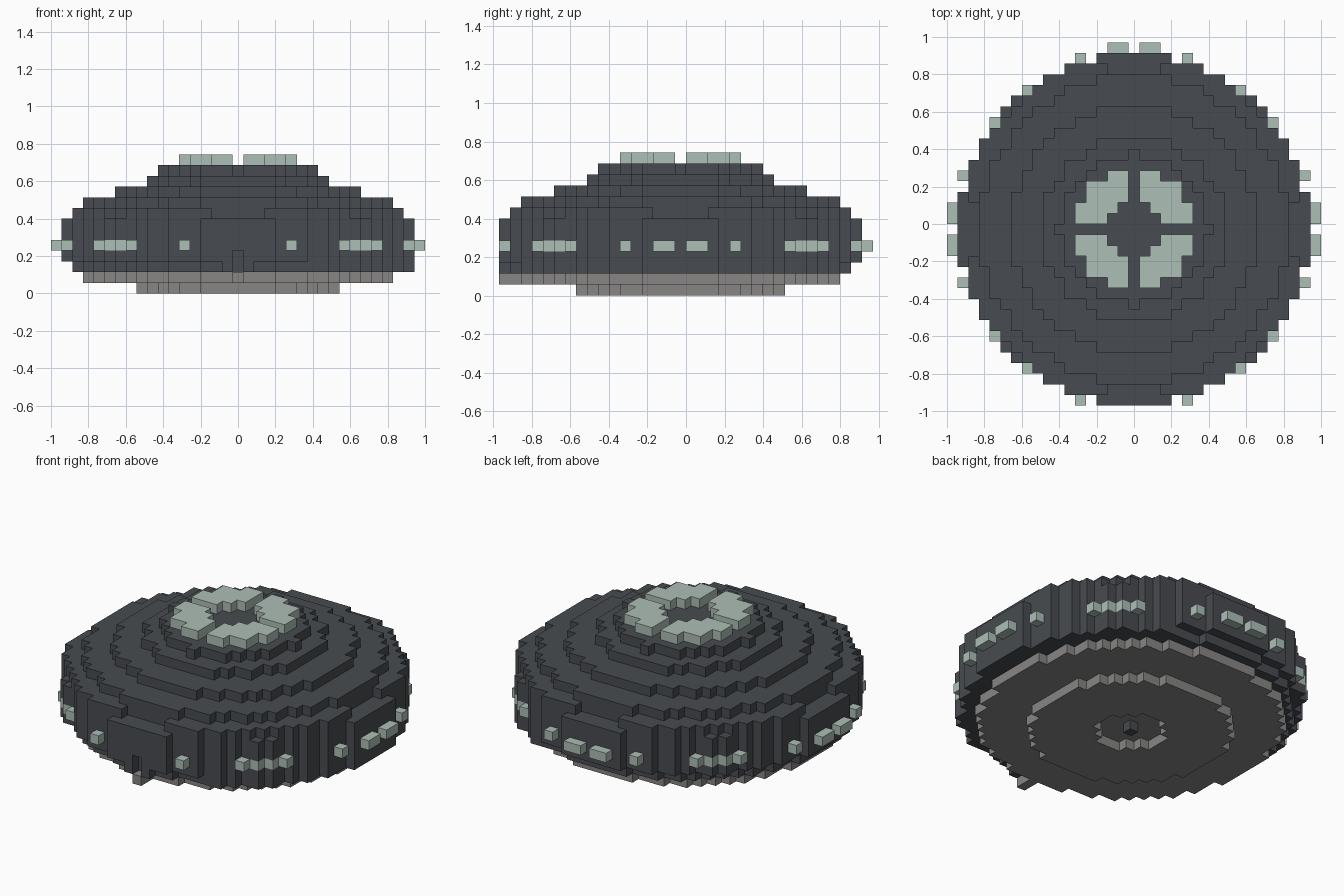
import bpy
import bmesh
from mathutils import Vector

cube = bpy.data.objects.get("Cube")
if cube:
    bpy.data.objects.remove(cube)

P = 2 / 35          # block size
SPAN = range(-17, 18)
AXES = [Vector(v) for v in ((1, 0, 0), (0, 1, 0), (0, 0, 1))]


def material(name, rgb):
    mat = bpy.data.materials.new(name)
    mat.use_nodes = True
    mat.diffuse_color = (*rgb, 1)
    mat.node_tree.nodes["Principled BSDF"].inputs["Base Color"].default_value = (*rgb, 1)
    return mat


dark = material("charcoal", (0.064, 0.071, 0.080))
grey = material("mid grey", (0.242, 0.238, 0.233))
mint = material("pale mint", (0.420, 0.520, 0.475))


def disc(k, r2):
    """Blocks of one round layer, with squared radius r2."""
    return {(i, j, k) for i in SPAN for j in SPAN if i * i + j * j <= r2}


# Window blocks around the rim
windows = set()
for s in (-1, 1):
    for t in (-1, 1):
        windows |= {(s * n, t * (23 - n), 4) for n in range(10, 14)}
        windows |= {(s * 5, t * 16, 4), (s * 16, t * 5, 4)}
        windows |= {(s * 17, t * n, 4) for n in (1, 2)}
    windows |= {(s * n, 17, 4) for n in (1, 2)}

# Four roof panels split by a cross, with an open diamond centre
roof_panels = {c for c in disc(12, 33)
               if c[0] and c[1] and abs(c[0]) + abs(c[1]) >= 4}

# Main hull, with a partly undercut lowest layer and a slot at the front
hull = set().union(*(disc(k, 265) for k in range(3, 7)))
hull |= disc(2, 235)
hull |= {c for c in disc(2, 265) if c[0] >= 7 or (abs(c[0]) <= 1 and c[1] < 0)}
hull -= {(0, -16, 2), (0, -16, 3)}
hull -= windows

# Stepped roof; the lowest tier has a notch on each of four sides
roof = {c for c in disc(7, 261)
        if max(abs(c[0]), abs(c[1])) < 15
        or (max(abs(c[0]), abs(c[1])) == 15 and min(abs(c[0]), abs(c[1])) > 2)}
for k, r2 in ((8, 205), (9, 130), (10, 73), (11, 49)):
    roof |= disc(k, r2)

# Underside plates, front step and recessed centre
belly = disc(1, 208) | {(0, -15, 1), (0, -16, 1)}
base = disc(0, 90) - disc(0, 10)
core = {(0, 0, 0)}

parts = [("hull", hull, dark), ("stepped_roof", roof, dark),
         ("rim_windows", windows, mint), ("roof_panels", roof_panels, mint),
         ("belly_plate", belly, grey), ("base_plate", base, grey),
         ("underside_core", core, dark)]
solid = set().union(*(cells for _, cells, _ in parts))


def build(name, cells, mat):
    """Make the exposed block faces of a part and merge the flat areas."""
    bm = bmesh.new()
    for c in sorted(cells):
        mid = Vector((c[0], c[1] - 0.5, c[2] + 0.5))
        for a in range(3):
            u, v = AXES[(a + 1) % 3] / 2, AXES[(a + 2) % 3] / 2
            for s in (-1, 1):
                n = AXES[a] * s
                if tuple(int(c[m] + n[m]) for m in range(3)) in solid:
                    continue
                o = mid + n / 2
                ring = [o - u - v, o + u - v, o + u + v, o - u + v][::s]
                bm.faces.new([bm.verts.new(p * P) for p in ring])
    bmesh.ops.remove_doubles(bm, verts=bm.verts, dist=P / 100)
    bmesh.ops.dissolve_limit(bm, angle_limit=0.01, verts=bm.verts, edges=bm.edges)
    mesh = bpy.data.meshes.new(name)
    bm.to_mesh(mesh)
    bm.free()
    mesh.materials.append(mat)
    bpy.context.collection.objects.link(bpy.data.objects.new(name, mesh))


for part in parts:
    build(*part)
